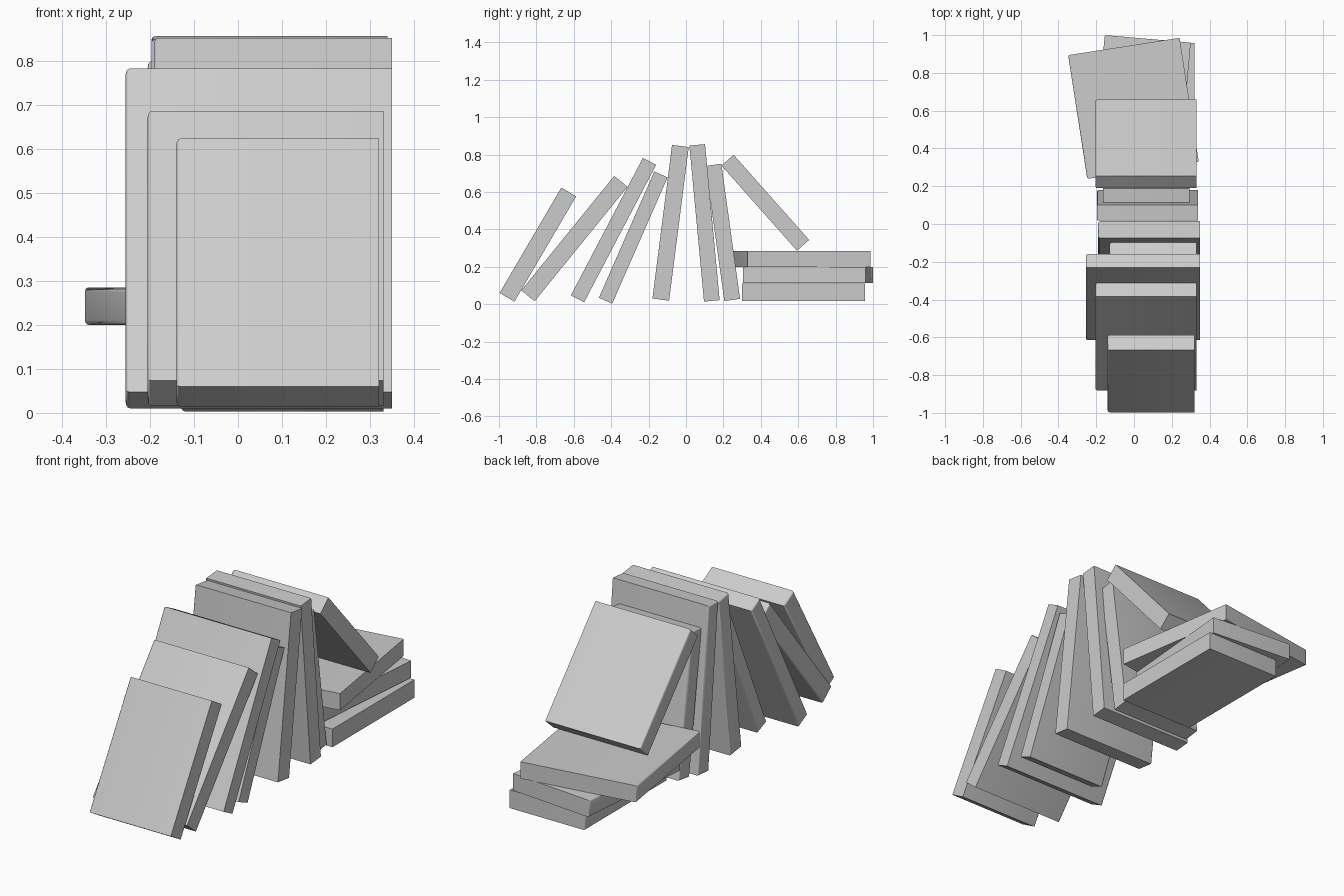
import bpy, bmesh, math
from mathutils import Matrix, Vector

cube = bpy.data.objects.get("Cube")
if cube:
    bpy.data.objects.remove(cube, do_unlink=True)

grey = bpy.data.materials.new("plain_grey")
grey.use_nodes = True
colour = (0.6, 0.6, 0.6, 1)
grey.diffuse_color = colour
grey.node_tree.nodes["Principled BSDF"].inputs["Base Color"].default_value = colour


def book(name, size, centre, turn):
    """A box whose -x side is the softly rounded spine."""
    bm = bmesh.new()
    bmesh.ops.create_cube(bm, size=1)
    bmesh.ops.scale(bm, vec=size, verts=bm.verts)
    spine = [e for e in bm.edges if all(v.co.x < 0 for v in e.verts)]
    bmesh.ops.bevel(bm, geom=spine, offset=0.01, segments=3, profile=0.5,
                    affect='EDGES')
    mesh = bpy.data.meshes.new(name)
    bm.to_mesh(mesh)
    bm.free()
    mesh.materials.append(grey)
    obj = bpy.data.objects.new(name, mesh)
    obj.matrix_world = Matrix.Translation(centre) @ turn
    bpy.context.collection.objects.link(obj)
    bpy.ops.object.select_all(action='DESELECT')
    obj.select_set(True)
    bpy.context.view_layer.objects.active = obj
    bpy.ops.object.shade_smooth_by_angle(angle=math.radians(35))


def leaning_book(name, left, right, thick, base, top):
    """Upright book; base and top are the (y, z) middles of its ends."""
    base, top = Vector(base), Vector(top)
    run = top - base
    mid = (base + top) / 2
    book(name, (right - left, thick, run.length),
         ((left + right) / 2, mid.x, mid.y),
         Matrix.Rotation(math.atan2(-run.x, run.y), 4, 'X'))


def flat_book(name, width, length, bottom, top, centre, degrees):
    book(name, (width, length, top - bottom),
         (*centre, (bottom + top) / 2),
         Matrix.Rotation(math.radians(degrees), 4, 'Z'))


# Row of leaning books, front to back
leaning_book("front_book", -.14, .32, .092, (-.957, .037), (-.627, .60))
leaning_book("second_book", -.205, .33, .092, (-.845, .045), (-.348, .657))
leaning_book("third_book", -.255, .35, .08, (-.58, .029), (-.195, .764))
leaning_book("fourth_book", -.13, .33, .078, (-.43, .019), (-.134, .694))
leaning_book("tall_book", -.19, .35, .09, (-.135, .025), (-.03, .846))
leaning_book("tall_back_book", -.197, .34, .084, (.138, .018), (.06, .852))
leaning_book("short_back_book", -.165, .295, .085, (.247, .023), (.147, .745))
leaning_book("propped_book", -.205, .33, .087, (.626, .315), (.222, .77))

# Stack of flat books at the back
flat_book("stack_bottom_book", .425, .657, .018, .11, (.108, .629), 0)
flat_book("stack_middle_book", .457, .657, .114, .2, (.044, .653), -5)
flat_book("stack_top_book", .597, .663, .2, .285, (-.003, .612), 8.8)
